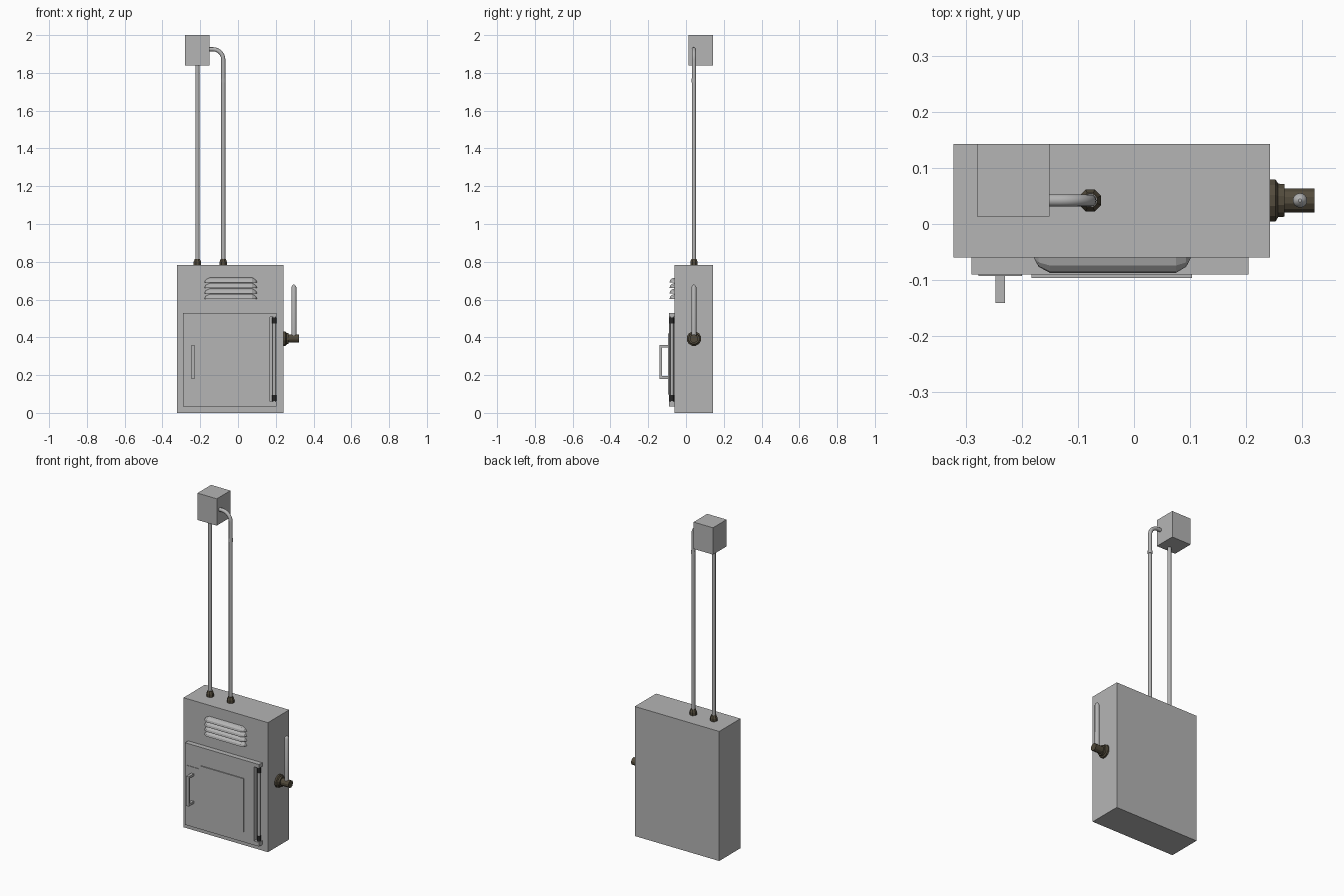
import bpy, bmesh, math
from mathutils import Vector, Matrix

if "Cube" in bpy.data.objects:
    bpy.data.objects.remove(bpy.data.objects["Cube"])


def material(name, color):
    m = bpy.data.materials.new(name)
    m.use_nodes = True
    m.diffuse_color = (*color, 1)
    m.node_tree.nodes["Principled BSDF"].inputs["Base Color"].default_value = (*color, 1)
    return m


GREY = material("painted grey steel", (0.46, 0.46, 0.46))
BRONZE = material("dark bronze", (0.085, 0.07, 0.045))
BLACK = material("black hinge", (0.02, 0.02, 0.02))


def finish(name, bm, mat, smooth=False):
    bmesh.ops.recalc_face_normals(bm, faces=bm.faces)
    me = bpy.data.meshes.new(name)
    bm.to_mesh(me)
    bm.free()
    me.materials.append(mat)
    ob = bpy.data.objects.new(name, me)
    bpy.context.collection.objects.link(ob)
    if smooth:
        bpy.ops.object.select_all(action='DESELECT')
        ob.select_set(True)
        bpy.context.view_layer.objects.active = ob
        bpy.ops.object.shade_smooth_by_angle(angle=math.radians(40))
    return ob


def box(name, lo, hi, mat=GREY):
    lo, hi = Vector(lo), Vector(hi)
    bm = bmesh.new()
    bmesh.ops.create_cube(bm, size=1, matrix=Matrix.Translation((lo + hi) / 2)
                          @ Matrix.Diagonal((*(hi - lo), 1)))
    return finish(name, bm, mat)


def skin(bm, rings):
    """Bridge consecutive rings of points and cap both ends."""
    loops = [[bm.verts.new(p) for p in ring] for ring in rings]
    n = len(loops[0])
    for a, b in zip(loops, loops[1:]):
        for i in range(n):
            bm.faces.new((a[i], a[(i + 1) % n], b[(i + 1) % n], b[i]))
    bm.faces.new(loops[0])
    bm.faces.new(loops[-1])


def turned(name, origin, axis, profile, sides, mat, smooth=False):
    """Sweep (distance, radius) pairs round an axis."""
    rot = Vector((0, 0, 1)).rotation_difference(Vector(axis)).to_matrix()
    rings = []
    for d, r in profile:
        angles = [2 * math.pi * (i + 0.5) / sides for i in range(sides)]
        rings.append([Vector(origin) + rot @ Vector((r * math.cos(a), r * math.sin(a), d))
                      for a in angles])
    bm = bmesh.new()
    skin(bm, rings)
    return finish(name, bm, mat, smooth)


# Main cabinet and the junction box above it
box("cabinet", (-0.322, -0.06, 0), (0.242, 0.143, 0.782))
box("junction_box", (-0.28, 0.013, 1.838), (-0.151, 0.143, 2.0))

# Door with a hinge notch along its left edge
box("door", (-0.29, -0.09, 0.035), (0.17, -0.06, 0.53))
box("door_top_lip", (0.17, -0.09, 0.508), (0.204, -0.06, 0.53))
box("door_bottom_lip", (0.17, -0.09, 0.035), (0.204, -0.06, 0.06))
box("door_panel", (-0.183, -0.096, 0.098), (0.103, -0.09, 0.42))

# Hinge rod and its dark knuckles
turned("hinge_rod", (0.192, -0.075, 0.06), (0, 0, 1), [(0, 0.009), (0.448, 0.009)], 10, GREY, True)
for label, z in (("lower", 0.062), ("upper", 0.474)):
    turned(label + "_hinge_knuckle", (0.192, -0.075, z), (0, 0, 1),
           [(0, 0.012), (0.032, 0.012)], 10, BLACK, True)

# Door handle on its backing plate
box("handle_plate", (-0.277, -0.093, 0.142), (-0.2, -0.09, 0.398))
box("handle_grip", (-0.247, -0.141, 0.18), (-0.23, -0.127, 0.36))
for label, z in (("lower", 0.18), ("upper", 0.346)):
    box(label + "_handle_arm", (-0.247, -0.129, z), (-0.23, -0.09, z + 0.014))

# Louvres: hooded slats with tapered ends
for k in range(4):
    top = 0.716 - 0.029 * k
    bm = bmesh.new()
    stations = [(-0.178, 0.05), (-0.17, 0.6), (-0.15, 1), (0.075, 1), (0.093, 0.6), (0.101, 0.05)]
    rings = []
    for x, s in stations:
        low = top - 0.025
        rings.append([(x, -0.06, low), (x, -0.06 - 0.027 * s, low),
                      (x, -0.06 - 0.024 * s, low + 0.012 * s),
                      (x, -0.06 - 0.014 * s, low + 0.021 * s), (x, -0.06, low + 0.025 * s)])
    skin(bm, rings)
    finish("louvre_%d" % (k + 1), bm, GREY)

# Conduits: one straight, one bending into the side of the junction box
PIPE_Y, R = 0.042, 0.011
turned("straight_conduit", (-0.215, PIPE_Y, 0.78), (0, 0, 1), [(0, R), (1.07, R)], 12, GREY, True)
bend = 0.055
path = [(-0.078, 0.78, 0)]
for i in range(9):
    a = math.pi / 2 * i / 8
    path.append((-0.078 - bend + bend * math.cos(a), 1.87 + bend * math.sin(a), a))
path.append((-0.16, 1.87 + bend, math.pi / 2))
rings = []
for x, z, a in path:
    ring = []
    for i in range(12):
        t = 2 * math.pi * i / 12
        u = R * math.cos(t)
        ring.append((x + u * math.cos(a), PIPE_Y + R * math.sin(t), z + u * math.sin(a)))
    rings.append(ring)
bm = bmesh.new()
skin(bm, rings)
finish("bent_conduit", bm, GREY, True)
turned("conduit_coupling", (-0.078, PIPE_Y, 1.75), (0, 0, 1), [(0, 0.0125), (0.02, 0.0125)], 12, GREY, True)

# Conduit glands on the cabinet top
for label, x in (("right", -0.215), ("left", -0.078)):
    turned(label + "_gland", (x, PIPE_Y, 0.78), (0, 0, 1),
           [(0, 0.021), (0.02, 0.021), (0.036, 0.014)], 8, BRONZE)

# Switch lever: stepped hub and upright rod
turned("lever_hub", (0.24, PIPE_Y, 0.393), (1, 0, 0),
       [(0, 0.039), (0.012, 0.039), (0.017, 0.031), (0.028, 0.03), (0.028, 0.022), (0.082, 0.022)],
       12, BRONZE)
turned("lever_rod", (0.296, PIPE_Y, 0.4), (0, 0, 1),
       [(0, 0.013), (0.265, 0.013), (0.274, 0.009), (0.279, 0.003)], 14, GREY, True)
